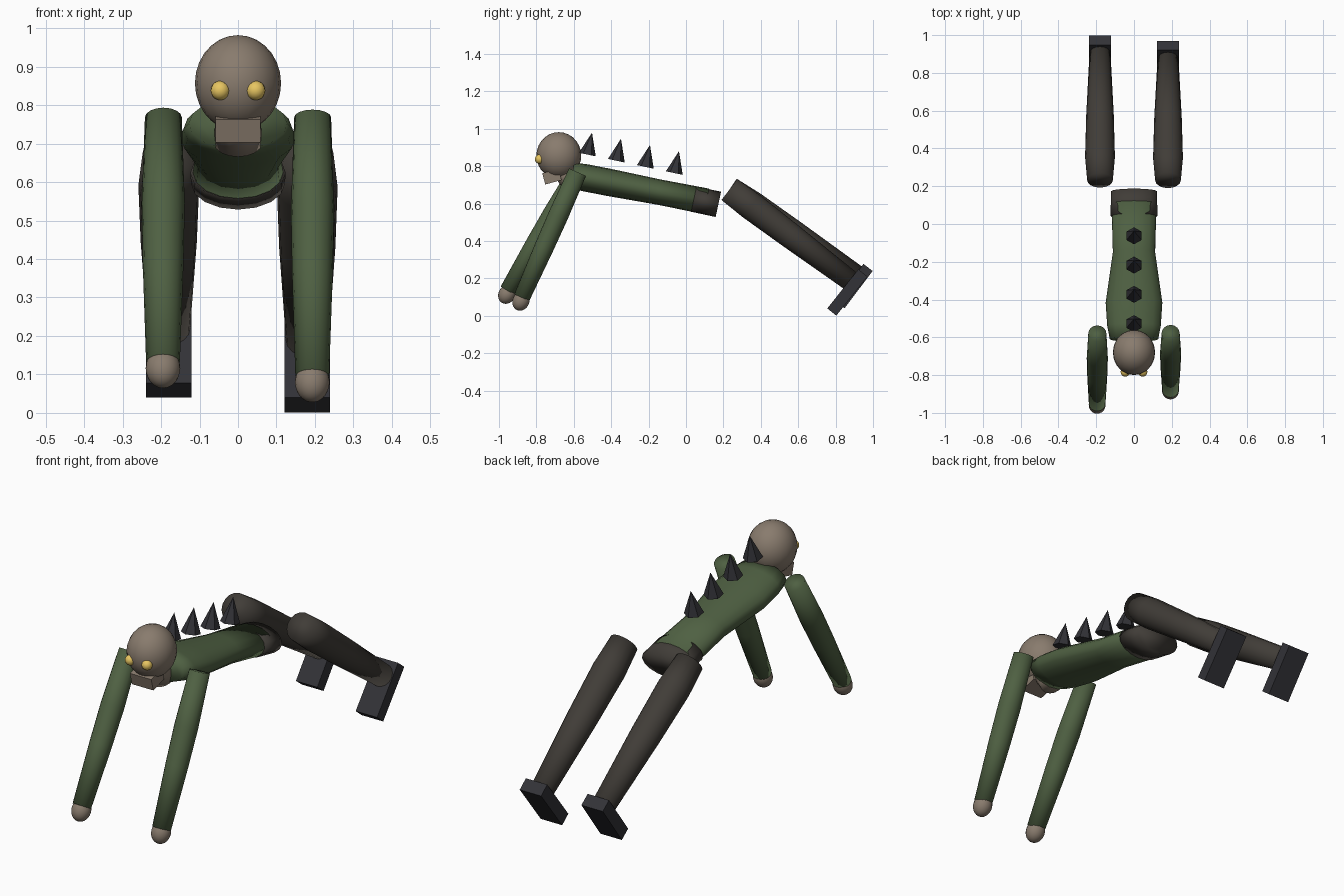
import bpy, bmesh, math
from mathutils import Vector, Matrix

if "Cube" in bpy.data.objects:
    bpy.data.objects.remove(bpy.data.objects["Cube"])


def material(name, rgb):
    m = bpy.data.materials.new(name)
    m.diffuse_color = (*rgb, 1)
    m.use_nodes = True
    m.node_tree.nodes["Principled BSDF"].inputs["Base Color"].default_value = m.diffuse_color
    return m


SKIN = material("skin", (0.25, 0.20, 0.155))
GREEN = material("green_cloth", (0.078, 0.118, 0.055))
DARK = material("dark_cloth", (0.052, 0.046, 0.039))
BLACK = material("black_leather", (0.032, 0.032, 0.038))
YELLOW = material("yellow_eye", (0.80, 0.56, 0.12))


def finish(name, bm, mat, angle=40):
    bmesh.ops.recalc_face_normals(bm, faces=bm.faces)
    me = bpy.data.meshes.new(name)
    bm.to_mesh(me)
    bm.free()
    me.materials.append(mat)
    ob = bpy.data.objects.new(name, me)
    bpy.context.collection.objects.link(ob)
    if angle:
        bpy.ops.object.select_all(action='DESELECT')
        ob.select_set(True)
        bpy.context.view_layer.objects.active = ob
        bpy.ops.object.shade_smooth_by_angle(angle=math.radians(angle))
    return ob


def limb(name, start, end, rings, mat, sides=16):
    """Closed tube from start to end; rings = (fraction, half width, half depth)."""
    a, b = Vector(start), Vector(end)
    side = Vector((1, 0, 0))
    up = side.cross((b - a).normalized()).normalized()
    bm = bmesh.new()
    loops = []
    for t, w, d in rings:
        c = a.lerp(b, t)
        loops.append([bm.verts.new(c + side * w * math.cos(k * math.tau / sides)
                                   + up * d * math.sin(k * math.tau / sides))
                      for k in range(sides)])
    for p, q in zip(loops, loops[1:]):
        for k in range(sides):
            n = (k + 1) % sides
            bm.faces.new((p[k], p[n], q[n], q[k]))
    bm.faces.new(loops[0])
    bm.faces.new(loops[-1])
    return finish(name, bm, mat, 120)  # soft shading over the ends too


def ball(name, centre, radii, mat, tilt=0, u=20, v=14):
    bm = bmesh.new()
    bmesh.ops.create_uvsphere(bm, u_segments=u, v_segments=v, radius=1)
    bm.transform(Matrix.Translation(centre) @ Matrix.Rotation(tilt, 4, 'X')
                 @ Matrix.Diagonal((*radii, 1)))
    return finish(name, bm, mat)


def box(name, centre, size, tilt, mat):
    bm = bmesh.new()
    bmesh.ops.create_cube(bm, size=1)
    bm.transform(Matrix.Translation(centre) @ Matrix.Rotation(tilt, 4, 'X')
                 @ Matrix.Diagonal((*size, 1)))
    return finish(name, bm, mat, 0)


# torso and pelvis
limb("torso", (0, -0.61, 0.752), (0, 0.11, 0.612),
     [(0, 0.128, 0.068), (0.1, 0.142, 0.073), (0.27, 0.15, 0.073),
      (0.64, 0.112, 0.068), (1, 0.119, 0.0695)], GREEN)
limb("pelvis", (0, 0.042, 0.624), (0, 0.173, 0.596),
     [(0, 0.124, 0.069), (1, 0.122, 0.069)], DARK)

# neck, head, jaw and eyes
limb("neck", (0, -0.60, 0.70), (0, -0.67, 0.80), [(0, 0.062, 0.06), (1, 0.058, 0.058)], SKIN)
ball("head", (0, -0.68, 0.857), (0.112, 0.12, 0.125), SKIN)
box("jaw", (0, -0.717, 0.744), (0.118, 0.09, 0.062), math.radians(15), SKIN)
for side, s in (("left", -1), ("right", 1)):
    ball(side + "_eye", (s * 0.046, -0.783, 0.838), (0.025,) * 3, YELLOW, u=16, v=10)

# row of back spikes, square to the spine
for i in range(4):
    bm = bmesh.new()
    bmesh.ops.create_cone(bm, cap_ends=True, segments=6, radius1=0.046, radius2=0, depth=0.12)
    bm.transform(Matrix.Translation((0, -0.515 + 0.155 * i, 0.921 - 0.033 * i))
                 @ Matrix.Rotation(math.radians(-12), 4, 'X'))
    finish("back_spike_%d" % (i + 1), bm, BLACK, 0)

# arms and hands
ARM = [(0, 0.048, 0.05), (0.35, 0.056, 0.054), (0.6, 0.053, 0.052), (1, 0.044, 0.044)]
for side, x, y, z in (("left", -0.195, -0.953, 0.121), ("right", 0.193, -0.878, 0.085)):
    s = math.copysign(1, x)
    limb(side + "_arm", (s * 0.194, -0.58, 0.768), (x, y, z + 0.013), ARM, GREEN)
    ball(side + "_hand", (x, y - 0.004, z - 0.005), (0.045, 0.045, 0.054), SKIN,
         -math.atan2(abs(y) - 0.58, 0.768 - z))

# legs and boots; heel = upper back corner of each boot
LEG = [(0, 0.068, 0.07), (0.18, 0.079, 0.075), (0.5, 0.073, 0.069), (1, 0.055, 0.055)]
for side, x, ankle, heel, tilt in (("left", -0.18, (0.917, 0.213), (0.998, 0.24), 37),
                                   ("right", 0.18, (0.885, 0.183), (0.97, 0.21), 38.5)):
    limb(side + "_leg", (x, 0.232, 0.675), (x, *ankle), LEG, DARK)
    a = math.radians(tilt)
    along = Vector((0, -math.sin(a), -math.cos(a)))
    inward = Vector((0, -math.cos(a), math.sin(a)))
    length, thick = (0.25 if x < 0 else 0.267), 0.062
    centre = Vector((x, *heel)) + along * length / 2 + inward * thick / 2
    box(side + "_boot", centre, (0.118, thick, length), -a, BLACK)
